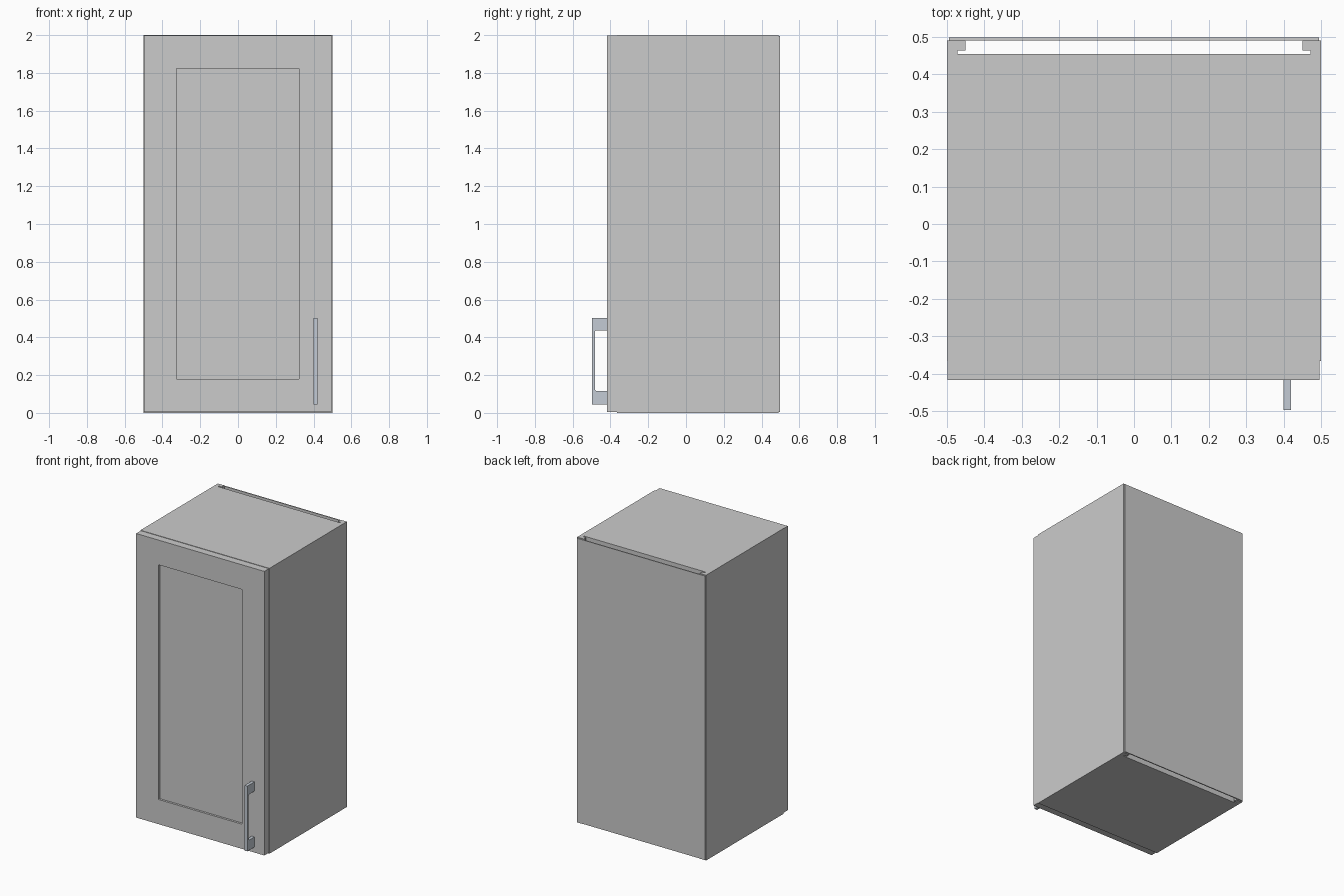
import bpy, bmesh

if "Cube" in bpy.data.objects:
    bpy.data.objects.remove(bpy.data.objects["Cube"])


def finish(name, bm):
    bmesh.ops.recalc_face_normals(bm, faces=bm.faces)
    mesh = bpy.data.meshes.new(name)
    bm.to_mesh(mesh)
    bm.free()
    obj = bpy.data.objects.new(name, mesh)
    bpy.context.collection.objects.link(obj)
    return obj


def prism(bm, points, direction):
    face = bm.faces.new([bm.verts.new(p) for p in points])
    ext = bmesh.ops.extrude_face_region(bm, geom=[face], use_keep_orig=True)
    verts = [g for g in ext["geom"] if isinstance(g, bmesh.types.BMVert)]
    bmesh.ops.translate(bm, verts=verts, vec=direction)


def box_mesh(x0, x1, y0, y1, z0, z1):
    bm = bmesh.new()
    prism(bm, [(x0, y0, z0), (x1, y0, z0), (x1, y0, z1), (x0, y0, z1)],
          (0, y1 - y0, 0))
    return bm


# Side panels, grooved near the back edge
side_profile = [(0.5, -0.366), (0.5, 0.491), (0.45, 0.491), (0.45, 0.464),
                (0.472, 0.464), (0.472, 0.454), (0.45, 0.454), (0.45, -0.366)]
for name, sign in (("right_side", 1), ("left_side", -1)):
    bm = bmesh.new()
    prism(bm, [(sign * x, y, 0) for x, y in side_profile], (0, 0, 2))
    finish(name, bm)

# Top and bottom boards, stopping short of the back
for name, z in (("bottom_board", 0), ("top_board", 1.95)):
    finish(name, box_mesh(-0.45, 0.45, -0.366, 0.454, z, z + 0.05))

# Thin back panel
finish("back_panel", box_mesh(-0.495, 0.495, 0.491, 0.498, 0.005, 1.995))

# Door with a recessed centre field
bm = box_mesh(-0.498, 0.496, -0.417, -0.366, 0.006, 1.997)
front = min(bm.faces, key=lambda f: f.calc_center_median().y)
for depth_step in (0.173, 0.0):
    bmesh.ops.inset_region(bm, faces=[front], thickness=depth_step,
                           use_even_offset=True)
bmesh.ops.translate(bm, verts=front.verts, vec=(0, 0.015, 0))
finish("door", bm)

# Bow handle with chamfered inner corners
handle_profile = [(-0.417, 0.045), (-0.497, 0.045), (-0.497, 0.502),
                  (-0.417, 0.502), (-0.417, 0.437), (-0.474, 0.437),
                  (-0.480, 0.434), (-0.482, 0.428), (-0.482, 0.125),
                  (-0.480, 0.119), (-0.474, 0.116), (-0.417, 0.116)]
bm = bmesh.new()
prism(bm, [(0.399, y, z) for y, z in handle_profile], (0.021, 0, 0))
handle = finish("handle", bm)
metal = bpy.data.materials.new("handle_metal")
metal.diffuse_color = (0.55, 0.60, 0.66, 1)
metal.use_nodes = True
metal.node_tree.nodes["Principled BSDF"].inputs["Base Color"].default_value = metal.diffuse_color
handle.data.materials.append(metal)
